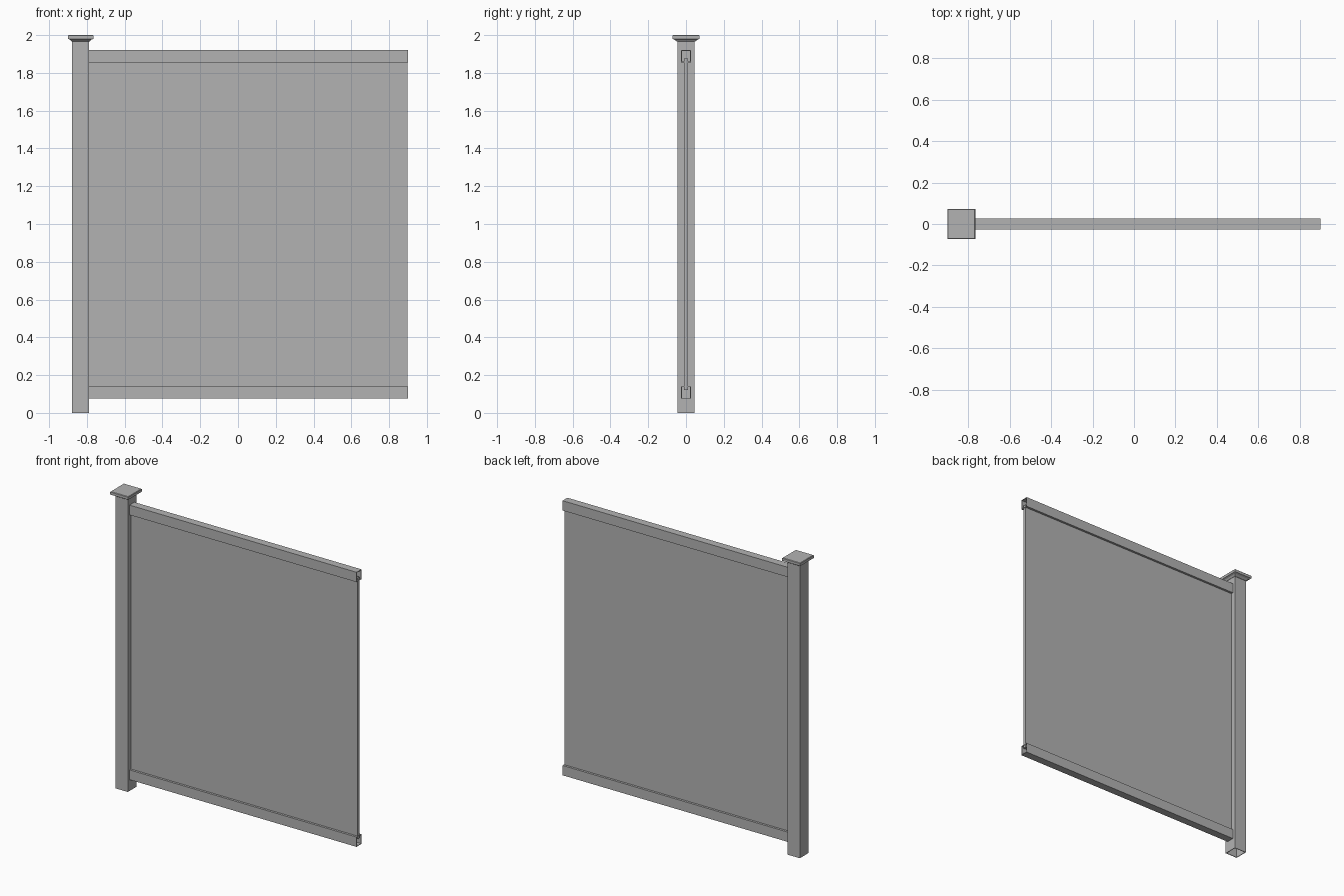
import bpy
import bmesh
from mathutils import Vector

cube = bpy.data.objects.get("Cube")
if cube:
    bpy.data.objects.remove(cube, do_unlink=True)

# One plain grey for the whole fence section
GREY = (0.45, 0.45, 0.45, 1)
grey = bpy.data.materials.new("fence grey")
grey.use_nodes = True
grey.diffuse_color = GREY
grey.node_tree.nodes["Principled BSDF"].inputs["Base Color"].default_value = GREY


def finish(name, bm):
    bmesh.ops.recalc_face_normals(bm, faces=bm.faces)
    mesh = bpy.data.meshes.new(name)
    bm.to_mesh(mesh)
    bm.free()
    mesh.materials.append(grey)
    obj = bpy.data.objects.new(name, mesh)
    bpy.context.collection.objects.link(obj)
    return obj


def box(name, low, high):
    low, high = Vector(low), Vector(high)
    bm = bmesh.new()
    bmesh.ops.create_cube(bm, size=1)
    for v in bm.verts:
        v.co = (low + high) / 2 + v.co * (high - low)
    return finish(name, bm)


def tube(name, low, high, axis, wall):
    """Rectangular hollow extrusion, open at both ends of the axis."""
    low, high = Vector(low), Vector(high)
    a, b = [i for i in range(3) if i != axis]
    bm = bmesh.new()
    rings = []
    for inset, end in ((0, low), (0, high), (wall, high), (wall, low)):
        ring = []
        for u, v in ((0, 0), (1, 0), (1, 1), (0, 1)):
            co = end.copy()
            co[a] = high[a] - inset if u else low[a] + inset
            co[b] = high[b] - inset if v else low[b] + inset
            ring.append(bm.verts.new(co))
        rings.append(ring)
    for i in range(4):
        r, s = rings[i], rings[(i + 1) % 4]
        for j in range(4):
            k = (j + 1) % 4
            bm.faces.new((r[j], r[k], s[k], s[j]))
    return finish(name, bm)


POST_X, POST_HALF = -0.833, 0.045
FACE, END = POST_X + POST_HALF, 0.9

# Hollow square post
tube("post", (POST_X - POST_HALF, -POST_HALF, 0),
     (POST_X + POST_HALF, POST_HALF, 1.97), 2, 0.004)

# Post cap: flat plate with a tapered underside
bm = bmesh.new()
rings = []
for hx, hy, z in ((0.047, 0.047, 1.965), (0.055, 0.06, 1.975),
                  (0.067, 0.072, 1.98), (0.067, 0.072, 1.997),
                  (0.064, 0.069, 2.0)):
    rings.append([bm.verts.new((POST_X + sx * hx, sy * hy, z))
                  for sx, sy in ((-1, -1), (1, -1), (1, 1), (-1, 1))])
for r, s in zip(rings, rings[1:]):
    for j in range(4):
        k = (j + 1) % 4
        bm.faces.new((r[j], r[k], s[k], s[j]))
bm.faces.new(rings[0])
bm.faces.new(rings[-1])
finish("post_cap", bm)

# Hollow rails, open at the free end
for name, z in (("bottom_rail", 0.075), ("top_rail", 1.855)):
    tube(name, (FACE, -0.026, z), (END, 0.026, z + 0.066), 0, 0.004)

# Infill panel slotted into both rails
box("panel", (FACE, -0.011, 0.12), (END - 0.003, 0.011, 1.875))
